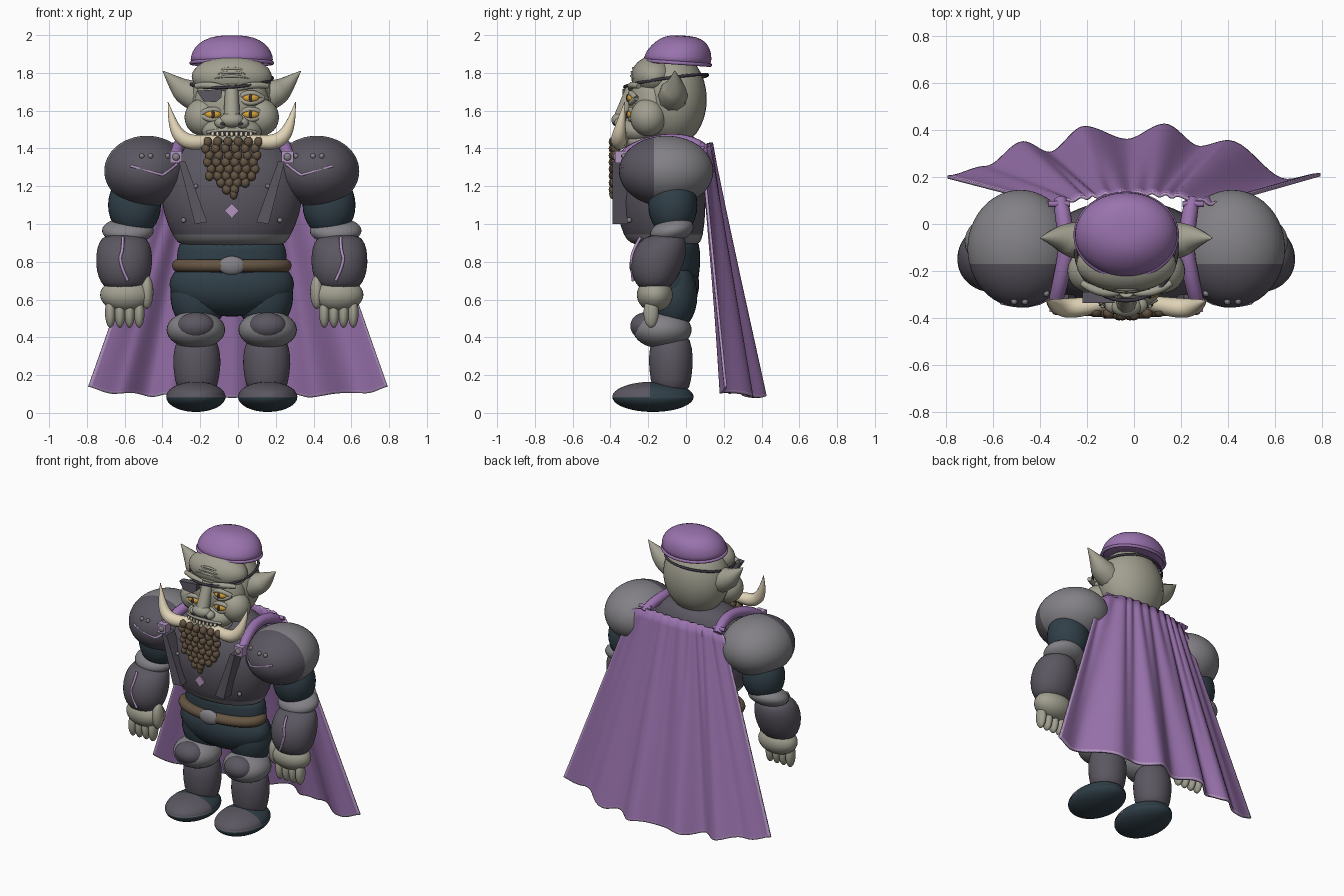
import bpy, bmesh, math
from mathutils import Matrix, Vector, Euler

cube = bpy.data.objects.get("Cube")
if cube:
    bpy.data.objects.remove(cube)

X0 = -0.033  # body axis; the cape hangs unevenly around it


def material(name, r, g, b):
    m = bpy.data.materials.new(name)
    m.use_nodes = True
    m.diffuse_color = (r, g, b, 1)
    m.node_tree.nodes["Principled BSDF"].inputs["Base Color"].default_value = (r, g, b, 1)
    return m


SKIN = material("grey_green_skin", .36, .35, .28)
PURPLE = material("purple_cloth", .32, .17, .42)
PLUM = material("plum_armour", .105, .095, .12)
GREY = material("grey_armour", .225, .218, .235)
TEAL = material("dark_teal_cloth", .03, .05, .065)
BROWN = material("brown", .13, .09, .055)
CREAM = material("cream_tusk", .74, .65, .47)
GOLD = material("gold_eye", .68, .37, .04)
LILAC = material("lilac_trim", .45, .3, .53)
DARK = material("dark_leather", .045, .04, .055)


def finish(name, bm, mats, rule=None, loc=(0, 0, 0), rot=(0, 0, 0), smooth=True):
    """Turn a bmesh into an object; rule(face centre) picks the material."""
    bmesh.ops.recalc_face_normals(bm, faces=bm.faces[:])
    for f in bm.faces:
        f.smooth = smooth
        if rule:
            f.material_index = rule(f.calc_center_median())
    me = bpy.data.meshes.new(name)
    bm.to_mesh(me)
    bm.free()
    for m in mats:
        me.materials.append(m)
    ob = bpy.data.objects.new(name, me)
    ob.location = (loc[0] + X0, loc[1], loc[2])
    ob.rotation_euler = rot
    bpy.context.collection.objects.link(ob)
    return ob


def blobs(name, mat, items, seg=32, rot=(0, 0, 0)):
    """Ellipsoids given as (centre, radii), joined in one object."""
    bm = bmesh.new()
    for c, r in items:
        mtx = Matrix.Translation(c) @ Euler(rot).to_matrix().to_4x4() @ Matrix.Diagonal((*r, 1))
        bmesh.ops.create_uvsphere(bm, u_segments=seg, v_segments=seg // 2, radius=1, matrix=mtx)
    return finish(name, bm, [mat])


def two_tone(name, mats, c, r, cuts, rule):
    """Ellipsoid cut cleanly along planes (point, normal) and coloured by rule."""
    bm = bmesh.new()
    mtx = Matrix.Translation(c) @ Matrix.Diagonal((*r, 1))
    bmesh.ops.create_uvsphere(bm, u_segments=48, v_segments=32, radius=1, matrix=mtx)
    for co, no in cuts:
        bmesh.ops.bisect_plane(bm, geom=bm.verts[:] + bm.edges[:] + bm.faces[:], plane_co=co, plane_no=no)
    return finish(name, bm, mats, rule)


def loft(name, mats, rings, loc=(0, 0, 0), rot=(0, 0, 0), rule=None):
    """Elliptical rings (z, y, rx, ry) skinned from bottom to top."""
    bm = bmesh.new()
    n, loops = 32, []
    for z, y, rx, ry in rings:
        loops.append([bm.verts.new((rx * math.cos(k * math.tau / n), y + ry * math.sin(k * math.tau / n), z))
                      for k in range(n)])
    for a, b in zip(loops, loops[1:]):
        for k in range(n):
            bm.faces.new((a[k], a[(k + 1) % n], b[(k + 1) % n], b[k]))
    bm.faces.new(loops[0])
    bm.faces.new(loops[-1])
    ob = finish(name, bm, mats, rule, loc, rot)
    ob.modifiers.new("round", "SUBSURF").levels = 1
    return ob


def tube(name, mat, pts, radii, closed=False):
    """Smooth tube through points; radii is one number or one per point."""
    if not isinstance(radii, (list, tuple)):
        radii = [radii] * len(pts)
    cu = bpy.data.curves.new(name, "CURVE")
    cu.dimensions = "3D"
    cu.bevel_depth, cu.bevel_resolution, cu.resolution_u = 1, 3, 6
    cu.use_fill_caps = True
    sp = cu.splines.new("NURBS")
    sp.points.add(len(pts) - 1)
    for p, co, r in zip(sp.points, pts, radii):
        p.co, p.radius = (*co, 1), r
    sp.order_u, sp.use_endpoint_u, sp.use_cyclic_u = 3, not closed, closed
    cu.materials.append(mat)
    ob = bpy.data.objects.new(name, cu)
    ob.location.x = X0
    bpy.context.collection.objects.link(ob)
    return ob


def plate(name, mat, outline, y0, y1):
    """Flat (x, z) outline extruded from y0 to y1."""
    bm = bmesh.new()
    f = bm.faces.new([bm.verts.new((x, y0, z)) for x, z in outline])
    ext = bmesh.ops.extrude_face_region(bm, geom=[f])
    for v in ext["geom"]:
        if isinstance(v, bmesh.types.BMVert):
            v.co.y = y1
    return finish(name, bm, [mat], smooth=False)


def front_y(c, r, x, z):
    """Front surface of an ellipsoid at x, z."""
    return c[1] - r[1] * math.sqrt(max(0, 1 - ((x - c[0]) / r[0]) ** 2 - ((z - c[2]) / r[2]) ** 2))


# --- Torso, waist and belt
loft("breastplate", [PLUM, GREY],
     [(.885, -.1, .26, .15), (.9, -.11, .285, .185), (.93, -.12, .31, .21), (1.05, -.13, .365, .235),
      (1.2, -.135, .385, .24), (1.35, -.12, .35, .215), (1.44, -.09, .26, .17), (1.48, -.08, .15, .1)],
     rule=lambda c: int(c.z < .92))
loft("waist", [TEAL], [(.66, -.085, .3, .155), (.78, -.085, .295, .16), (.86, -.085, .29, .16), (.93, -.09, .28, .16)])
blobs("hips", TEAL, [((0, -.09, .68), (.33, .16, .17))])
ring = [k * math.tau / 24 for k in range(24)]
tube("belt", BROWN, [(.285 * math.cos(a), -.12 + .138 * math.sin(a), .78) for a in ring], .035, True)
blobs("buckle", GREY, [((0, -.27, .78), (.072, .03, .05))])
plate("chest_diamond", LILAC, [(0, 1.11), (.038, 1.07), (0, 1.03), (-.038, 1.07)], -.376, -.367)

# --- Head
BROW = ((0, -.17, 1.78), (.212, .12, .11))
blobs("head", SKIN, [((0, -.07, 1.66), (.225, .18, .25)), ((0, -.17, 1.63), (.2, .135, .2)), BROW,
                     ((0, -.25, 1.495), (.16, .115, .08)), ((0, -.23, 1.44), (.14, .12, .06))])
for z in (1.785, 1.805, 1.825):
    xs = [-.1, -.05, 0, .05, .1]
    tube("forehead_wrinkle", SKIN, [(x, front_y(*BROW, x, z), z - 1.8 * x * x) for x in xs],
         [.001, .006, .008, .006, .001])
tube("nose_bridge", SKIN, [(0, -.28, 1.73), (0, -.31, 1.65), (0, -.345, 1.55)], [.035, .038, .045])
blobs("nose", SKIN, [((0, -.35, 1.55), (.065, .045, .04))]
      + [((s * .055, -.345, 1.535), (.036, .034, .03)) for s in (-1, 1)])
blobs("nostrils", DARK, [((s * .048, -.373, 1.532), (.018, .01, .011)) for s in (-1, 1)], 16)
tube("mouth", DARK, [(-.11, -.335, 1.475), (0, -.38, 1.488), (.11, -.335, 1.475)], .013)
tube("upper_lip", SKIN, [(-.13, -.32, 1.485), (0, -.395, 1.51), (.13, -.32, 1.485)], [.008, .016, .008])
blobs("teeth", CREAM, [((i * .025, -.375 + abs(i) * .007, 1.475), (.009, .011, .014)) for i in range(-4, 5)], 12)
tube("lower_lip", SKIN, [(-.13, -.32, 1.45), (0, -.395, 1.452), (.13, -.32, 1.45)], .018)

# Three open eyes with lids, and a patch over the fourth
for x, z in ((.1, 1.667), (.1, 1.58), (-.1, 1.58)):
    blobs("eye", GOLD, [((x, -.287, z), (.045, .026, .025))], 24)
    blobs("pupil", DARK, [((x, -.311, z), (.009, .006, .021))], 12)
    for d in (-1, 1):
        tube("eyelid", SKIN, [(x - .065, -.275, z), (x, -.315, z + d * .052), (x + .065, -.265, z)], .015)
for s in (-1, 1):
    tube("eyebrow", SKIN, [(s * .03, -.29, 1.715), (s * .11, -.305, 1.745), (s * .19, -.25, 1.73)], [.014, .022, .014])
plate("eye_patch", PLUM, [(-.185, 1.705), (-.05, 1.715), (-.055, 1.67), (-.085, 1.645), (-.15, 1.65)], -.335, -.29)
tube("patch_strap", DARK, [(.217 * math.cos(a), -.105 + .222 * math.sin(a), 1.757 + .032 * math.sin(a) + .015 * math.cos(a))
                           for a in ring], .008, True)

# Cap with rolled rim
tilt = (-.07, 0, 0)
loft("cap", [PURPLE], [(-.005, 0, .212, .172), (.01, 0, .222, .182), (.06, .008, .213, .172), (.105, .018, .178, .142),
                       (.137, .022, .12, .1), (.147, .022, .05, .04)], (0, -.047, 1.853), tilt)
rim = tube("cap_rim", PURPLE, [(.216 * math.cos(a), .177 * math.sin(a), 0) for a in ring], .01, True)
rim.location, rim.rotation_euler = (X0, -.047, 1.853), tilt

# Braided beard: separate strands of fat beads, longest in the middle
beads = []
for i in range(6):
    d = i - 2.5
    for k in range(8 - int(abs(d))):
        beads.append(((d * .054 * (1 - .035 * k) + (-1) ** k * .007, -.388 + .007 * abs(d),
                       1.435 - k * .036), (.024, .025, .027)))
beads.append(((.01, -.385, 1.16), (.02, .022, .03)))
blobs("beard", BROWN, beads, 16)

# --- Mirrored parts
for s, side in ((1, "left_"), (-1, "right_")):
    # Face
    blobs(side + "cheek", SKIN, [((s * .15, -.2, 1.565), (.1, .095, .1))])
    tube(side + "ear", SKIN, [(s * .16, -.07, 1.66), (s * .23, -.07, 1.69), (s * .29, -.055, 1.735),
                              (s * .365, -.06, 1.81)], [.08, .08, .05, .002])
    tube(side + "tusk", CREAM, [(s * .07, -.33, 1.45), (s * .16, -.35, 1.428), (s * .26, -.36, 1.44),
                                (s * .315, -.345, 1.53), (s * .337, -.325, 1.645)], [.028, .04, .043, .026, .002])
    # Shoulder plate: dark front, grey back
    pc, pr = (s * .45, -.105, 1.28), (.225, .25, .187)
    two_tone(side + "pauldron", [GREY, PLUM], pc, pr, [((0, -.17, 0), (0, 1, 0))], lambda c: int(c.y < -.17))
    zig = [(s * x, z) for x, z in ((.534, 1.307), (.45, 1.282), (.37, 1.26), (.365, 1.26), (.33, 1.285), (.29, 1.317))]
    tube(side + "pauldron_trim", LILAC, [(x, front_y(pc, pr, x, z), z) for x, z in zig], .007)
    blobs(side + "pauldron_rivets", GREY, [((s * x, front_y(pc, pr, s * x, 1.36), 1.36), (.014,) * 3)
                                           for x in (.476, .43, .34)], 12)
    # Arm
    blobs(side + "upper_arm", TEAL, [((s * .515, -.07, 1.1), (.14, .13, .17))])
    blobs(side + "elbow_cuff", GREY, [((s * .55, -.075, .965), (.137, .118, .065))], rot=(.25, 0, 0))
    loft(side + "forearm", [PLUM], [(.65, -.17, .09, .07), (.69, -.165, .125, .105), (.75, -.16, .147, .133),
                                    (.83, -.145, .151, .145), (.9, -.125, .138, .13), (.95, -.105, .1, .09)],
         (s * .57, 0, 0))
    tube(side + "forearm_trim", LILAC, [(s * .577, -.24, .93), (s * .575, -.277, .87), (s * .6, -.293, .8),
                                        (s * .55, -.28, .7)], .008)
    blobs(side + "hand", SKIN, [((s * .56, -.165, .625), (.137, .095, .09)), ((s * .45, -.19, .64), (.035, .045, .09))])
    blobs(side + "fingers", SKIN, [((s * (.49 + .051 * k), -.185, .53), (.028, .04, .08)) for k in range(4)], 20)
    # Leg
    blobs(side + "thigh", TEAL, [((s * .175, -.07, .62), (.15, .13, .19))])
    blobs(side + "knee_guard", GREY, [((s * .19, -.125, .44), (.155, .155, .1))])
    blobs(side + "kneecap", PLUM, [((s * .19, -.215, .46), (.1, .08, .072))])
    loft(side + "shin", [PLUM], [(.1, -.08, .1, .09), (.17, -.08, .115, .108), (.26, -.08, .129, .118),
                                 (.34, -.08, .122, .115), (.43, -.08, .09, .09)], (s * .185, 0, 0))
    two_tone(side + "shoe", [TEAL, PLUM], (s * .19, -.175, .085), (.157, .215, .08),
             [((0, 0, .085), (0, 0, 1)), ((0, -.19, 0), (0, 1, 0))], lambda c: int(c.z > .085 and c.y < -.19))
    # Chest strap, clasp and shoulder scarf
    plate(side + "chest_strap", PLUM, [(s * .28, 1.33), (s * .245, 1.33), (s * .13, 1.01), (s * .195, 1.0)], -.39, -.3)
    tube(side + "scarf", PURPLE, [(s * .3, -.33, 1.36), (s * .285, -.27, 1.41), (s * .25, -.1, 1.45),
                                  (s * .27, .05, 1.43), (s * .28, .1, 1.39)], [.03, .033, .035, .035, .03])
    plate(side + "clasp", LILAC, [(s * (.295 + .032 * a), 1.355 + .032 * b)
                                  for a, b in ((-1, -1), (1, -1), (1, 1), (-1, 1))], -.375, -.32)
    blobs(side + "clasp_stud", GREY, [((s * .295, -.375, 1.355), (.02, .012, .02))], 16)
    blobs(side + "chest_rivets", GREY, [((s * .255, -.3, 1.02), (.014,) * 3), ((s * .19, -.345, 1.2), (.012,) * 3)], 12)
    tube(side + "cape_pin", PURPLE, [(s * .24, .085, 1.42), (s * .33, .085, 1.42)], .013)

# --- Cape: folds deepen from the shoulders to the hem
hem = [(-.793, .2), (-.63, .24), (-.47, .345), (-.36, .3), (-.21, .41), (-.03, .355),
       (.13, .42), (.28, .325), (.4, .35), (.65, .185), (.793, .21)]


def cape_point(u, t):
    i = min(int(u * (len(hem) - 1)), len(hem) - 2)
    f = u * (len(hem) - 1) - i
    x = hem[i][0] + (hem[i + 1][0] - hem[i][0]) * f
    y = hem[i][1] + (hem[i + 1][1] - hem[i][1]) * f * f * (3 - 2 * f)
    top = Vector((x * .45, .13 - .05 * (x / .8) ** 2 + .006 * math.cos(u * 70), 1.43 - .06 * (x / .8) ** 4))
    low = Vector((x, y, .088 + .045 * (x / .8) ** 4 + .008 * math.cos(u * 44)))
    return top.lerp(low, t)


# Narrow outer rows and columns carry the lilac trim, as does the rim
us = [0, .01] + [k / 100 for k in range(2, 99)] + [.99, 1]
ts = [k / 20 for k in range(20)] + [.99, 1]
bm = bmesh.new()
grid = [[bm.verts.new(cape_point(u, t)) for u in us] for t in ts]
for j in range(len(ts) - 1):
    for i in range(len(us) - 1):
        f = bm.faces.new((grid[j][i], grid[j][i + 1], grid[j + 1][i + 1], grid[j + 1][i]))
        f.material_index = int(i in (0, len(us) - 2) or j == len(ts) - 2)
cape = finish("cape", bm, [PURPLE, LILAC], loc=(-X0, 0, 0))
thick = cape.modifiers.new("thickness", "SOLIDIFY")
thick.thickness, thick.offset, thick.material_offset_rim = .014, 0, 1
